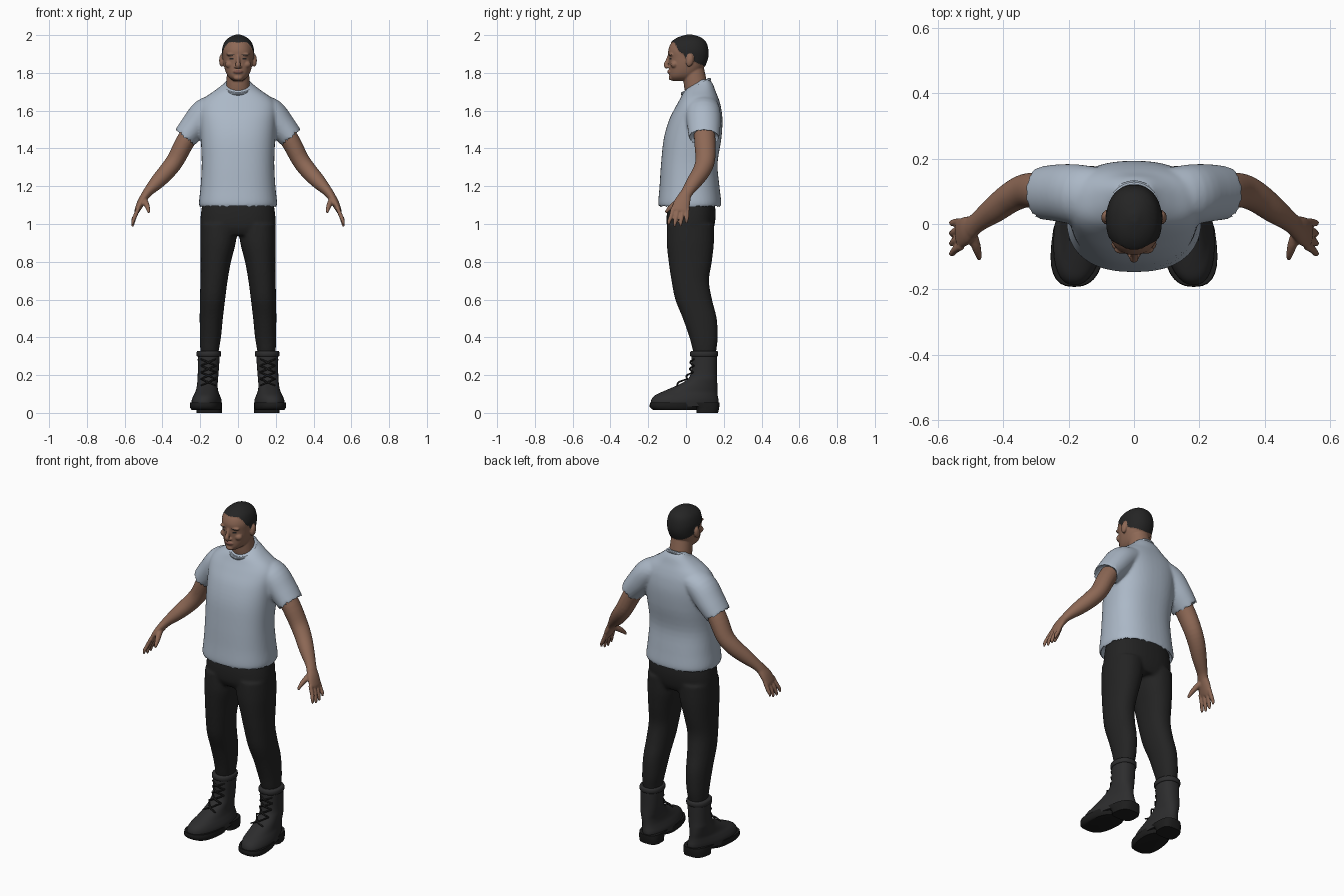
import bpy, bmesh, math
from mathutils import Vector, Matrix

if "Cube" in bpy.data.objects:
    bpy.data.objects.remove(bpy.data.objects["Cube"])


def material(name, r, g, b):
    m = bpy.data.materials.new(name)
    m.use_nodes = True
    m.diffuse_color = (r, g, b, 1)
    node = m.node_tree.nodes["Principled BSDF"]
    node.inputs["Base Color"].default_value = (r, g, b, 1)
    node.inputs["Roughness"].default_value = 0.8
    return m


SKIN = material("brown skin", 0.27, 0.14, 0.092)
HAIR = material("black hair", 0.018, 0.018, 0.018)
LIPS = material("dark lips", 0.2, 0.085, 0.065)
SHIRT = material("pale blue cotton", 0.41, 0.48, 0.57)
PANTS = material("black trousers", 0.017, 0.017, 0.017)
BOOT = material("charcoal leather", 0.026, 0.026, 0.027)
SOLE = material("black rubber", 0.012, 0.012, 0.012)


def spline(keys, sub):
    """Catmull-Rom interpolation of key tuples."""
    keys = [Vector(k) for k in keys]
    out = []
    for i in range(len(keys) - 1):
        a, b, c = keys[max(i - 1, 0)], keys[i], keys[i + 1]
        d = keys[min(i + 2, len(keys) - 1)]
        for s in range(sub):
            t = s / sub
            out.append(0.5 * (2 * b + (c - a) * t + (2 * a - 5 * b + 4 * c - d) * t * t
                              + (3 * b - a - 3 * c + d) * t ** 3))
    return out + [keys[-1]]


def loft(bm, keys, sides=28, sub=4, along=False, power=2.0, recess=None):
    """Skin rings (x, y, z, rx, ry); level rings, or square to the path."""
    keys = spline(keys, sub)
    rings = []
    for i, k in enumerate(keys):
        u, v = Vector((0, 1, 0)), Vector((1, 0, 0))
        if along:
            t = Vector(keys[min(i + 1, len(keys) - 1)][:3]) - Vector(keys[max(i - 1, 0)][:3])
            t.normalize()
            u = (u - t * u.dot(t)).normalized()
            v = u.cross(t)
        ring = []
        for j in range(sides):
            a = 2 * math.pi * j / sides
            px, py = (math.copysign(abs(f) ** (2 / power), f) for f in (math.cos(a), math.sin(a)))
            ring.append(bm.verts.new(Vector(k[:3]) + v * px * k[3] + u * py * k[4]))
        rings.append(ring)
    caps = [bm.faces.new(rings[0]), bm.faces.new(rings[-1])]
    faces = list(caps)
    for r, s in zip(rings, rings[1:]):
        for j in range(sides):
            n = (j + 1) % sides
            faces.append(bm.faces.new((r[j], r[n], s[n], s[j])))
    bmesh.ops.recalc_face_normals(bm, faces=faces)
    if recess is not None:
        bmesh.ops.inset_individual(bm, faces=[caps[recess]], thickness=0.013, depth=-0.035)


def stack(bm, rows, **kw):
    """Loft from rows (z, x0, x1, y0, y1)."""
    loft(bm, [((a + b) / 2, (c + d) / 2, z, (b - a) / 2, (d - c) / 2)
              for z, a, b, c, d in rows], **kw)


def blob(bm, pos, size, tilt=0):
    m = Matrix.Translation(pos) @ Matrix.Rotation(tilt, 4, 'X') @ Matrix.Diagonal((*size, 1))
    bmesh.ops.create_uvsphere(bm, u_segments=20, v_segments=14, radius=1, matrix=m)


def flip(bm, verts, faces):
    for v in verts:
        v.co.x = -v.co.x
    bmesh.ops.reverse_faces(bm, faces=faces)


def finish(bm, name, mat, voxel=0, smooth=4):
    """Turn a bmesh into an object; a voxel size blends overlapping forms."""
    mesh = bpy.data.meshes.new(name)
    bm.to_mesh(mesh)
    bm.free()
    ob = bpy.data.objects.new(name, mesh)
    bpy.context.collection.objects.link(ob)
    if voxel:
        rm = ob.modifiers.new("blend", 'REMESH')
        rm.mode, rm.voxel_size = 'VOXEL', voxel
        sm = ob.modifiers.new("relax", 'SMOOTH')
        sm.factor, sm.iterations = 0.5, smooth
        dg = bpy.context.evaluated_depsgraph_get()
        ob.data = bpy.data.meshes.new_from_object(ob.evaluated_get(dg))
        ob.modifiers.clear()
    ob.data.materials.clear()
    ob.data.materials.append(mat)
    bpy.ops.object.select_all(action='DESELECT')
    ob.select_set(True)
    bpy.context.view_layer.objects.active = ob
    bpy.ops.object.shade_smooth_by_angle(angle=math.radians(50))
    return ob


def pair(name, maker, mat, voxel=0, smooth=4):
    for side in ("left", "right"):
        bm = bmesh.new()
        maker(bm)
        if side == "right":
            flip(bm, bm.verts, bm.faces[:])
        finish(bm, side + "_" + name, mat, voxel, smooth)


# Shirt: body and two sleeves with hollow hems
bm = bmesh.new()
body = [(1.085, .2, -.14, .18), (1.11, .207, -.147, .187), (1.2, .198, -.14, .177),
        (1.32, .192, -.132, .167), (1.45, .197, -.118, .187), (1.55, .203, -.09, .193),
        (1.62, .205, -.055, .185), (1.665, .18, -.03, .172), (1.705, .125, -.008, .156),
        (1.74, .08, .03, .143), (1.765, .055, .065, .125)]
stack(bm, [(z, -w, w, f, b) for z, w, f, b in body], sides=48, power=2.4, recess=0)
for side in (1, -1):
    old_v, old_f = set(bm.verts), set(bm.faces)
    loft(bm, [(.1, .085, 1.63, .06, .085), (.17, .09, 1.59, .078, .092),
              (.23, .095, 1.52, .074, .088), (.288, .095, 1.45, .064, .08)],
         along=True, recess=1)
    if side < 0:
        flip(bm, [v for v in bm.verts if v not in old_v], [f for f in bm.faces if f not in old_f])
finish(bm, "shirt", SHIRT, 0.008, 6)

# Ribbed collar
bpy.ops.mesh.primitive_torus_add(major_segments=40, minor_segments=10, major_radius=.074,
                                 minor_radius=.009, location=(0, .053, 1.727),
                                 rotation=(math.radians(28), 0, 0))
collar = bpy.context.object
collar.name = "collar"
collar.scale = (.96, 1.08, 1.1)
collar.data.materials.append(SHIRT)
bpy.ops.object.shade_smooth_by_angle()

# Trousers: hips and two legs
bm = bmesh.new()
stack(bm, [(.94, -.17, .17, -.08, .13), (.98, -.197, .197, -.1, .148),
           (1.05, -.197, .197, -.102, .157), (1.13, -.185, .185, -.09, .15)], sides=40, power=2.4)
leg = [(.3, .105, .195, .045, .155), (.34, .1, .2, .034, .162), (.4, .09, .202, .018, .168),
       (.5, .08, .203, -.017, .163), (.6, .068, .202, -.057, .138), (.7, .055, .199, -.077, .122),
       (.8, .037, .198, -.092, .137), (.9, .012, .2, -.102, .148), (1.0, 0, .198, -.1, .15)]
stack(bm, leg, power=2.2)
stack(bm, [(z, -b, -a, c, d) for z, a, b, c, d in leg], power=2.2)
finish(bm, "trousers", PANTS, 0.009)


# Arms with palm, fingers and thumb
def arm(bm):
    loft(bm, [(.21, .095, 1.54, .052, .055), (.28, .1, 1.435, .05, .056), (.33, .102, 1.34, .047, .052),
              (.375, .082, 1.28, .045, .047), (.425, .045, 1.225, .039, .041),
              (.475, .008, 1.172, .026, .032), (.498, -.012, 1.14, .022, .034)], along=True)
    loft(bm, [(.485, 0, 1.16, .022, .028), (.51, -.018, 1.12, .021, .042),
              (.53, -.03, 1.08, .016, .045), (.536, -.034, 1.065, .012, .04)], along=True)
    for i, drop in enumerate((.01, 0, .003, .018)):
        base, tip = -.068 + .025 * i, -.09 + .031 * i
        loft(bm, [(.527, base, 1.085, .011, .012), (.546, (base + tip) / 2, 1.04, .011, .0115),
                  (.556, tip, 1.005 + drop, .0095, .01), (.558, tip, .985 + drop, .006, .006)],
             sides=14, along=True)
    loft(bm, [(.5, -.015, 1.135, .016, .016), (.485, -.06, 1.105, .015, .016),
              (.476, -.09, 1.08, .011, .012), (.472, -.108, 1.06, .007, .007)], sides=14, along=True)


pair("arm", arm, SKIN, 0.005, 3)


# Boots: shaft and foot in one skin, cuff, soles, laces
def splay(bm):
    for v in bm.verts:
        x, y, z = v.co
        low = max(0, min(1, (.18 - z) / .12))
        narrow = 1 - low * max(0, y) * 1.3
        v.co.x = .165 + (x - .165) * narrow - low * (y + .04) * .1


def boot(bm):
    stack(bm, [(.035, .09, .245, -.185, .17), (.065, .09, .246, -.185, .172), (.09, .098, .238, -.168, .168),
               (.112, .106, .228, -.125, .166), (.14, .11, .222, -.06, .166), (.17, .107, .217, -.002, .165),
               (.21, .103, .213, .026, .163), (.3, .097, .213, .03, .163), (.325, .1, .21, .034, .16)],
          power=2.3, sides=36)
    stack(bm, [(.298, .094, .214, .028, .164), (.302, .09, .219, .022, .17),
               (.322, .09, .219, .022, .17), (.328, .096, .213, .03, .163)], power=2.2, sub=2)
    splay(bm)


def sole(bm):
    stack(bm, [(.015, .092, .24, -.172, .06), (.03, .085, .25, -.192, .07),
               (.055, .086, .25, -.19, .08)], power=2.6, sub=2)
    stack(bm, [(0.0, .09, .242, .055, .17), (.03, .088, .245, .05, .176),
               (.055, .088, .245, .0, .178)], power=3, sub=2)
    splay(bm)


def laces(bm):
    marks = [(.145, -.062), (.18, -.008), (.215, .022), (.25, .026), (.285, .026)]
    for (z0, y0), (z1, y1) in zip(marks, marks[1:]):
        for s in (1, -1):
            loft(bm, [(.157 - s * .04, y0 + .016, z0, .004, .004),
                      (.157, (y0 + y1) / 2 - .004, (z0 + z1) / 2, .005, .005),
                      (.157 + s * .04, y1 + .016, z1, .004, .004)], sides=8, along=True)


pair("boot", boot, BOOT)
pair("sole", sole, SOLE)
pair("laces", laces, SOLE)

# Head: skull, neck, nose, brow, cheeks, lips, chin and ears blended together
bm = bmesh.new()
skull = [(1.757, .022, -.07, .02), (1.775, .047, -.086, .05), (1.8, .063, -.089, .075),
         (1.84, .075, -.089, .1), (1.88, .08, -.092, .115), (1.92, .082, -.094, .116),
         (1.96, .07, -.077, .105), (1.985, .045, -.043, .078), (2.0, .012, .005, .032)]
stack(bm, [(z, -w, w, f, b) for z, w, f, b in skull], sides=40, power=2.2)
loft(bm, [(0, .08, 1.64, .075, .07), (0, .055, 1.72, .064, .064),
          (0, .045, 1.78, .06, .06), (0, .035, 1.85, .055, .055)], power=2.1)
loft(bm, [(0, -.088, 1.895, .008, .008), (0, -.098, 1.865, .01, .01),
          (0, -.106, 1.842, .014, .013), (0, -.096, 1.826, .012, .01)], sides=14, along=True)
blob(bm, (0, -.088, 1.806), (.026, .012, .011))
blob(bm, (0, -.078, 1.774), (.024, .014, .014))
for s in (1, -1):
    blob(bm, (s * .034, -.078, 1.897), (.028, .014, .009))
    blob(bm, (s * .045, -.062, 1.845), (.024, .02, .02))
    blob(bm, (s * .013, -.092, 1.832), (.008, .01, .007))
    blob(bm, (s * .086, .02, 1.866), (.014, .02, .034), -.2)
head = finish(bm, "head", SKIN, 0.004, 4)
head.data.materials.append(HAIR)
head.data.materials.append(LIPS)

HAIRLINE = [(-.2, 1.968), (-.06, 1.96), (-.035, 1.915), (-.012, 1.9), (0, 1.872), (.04, 1.862), (.2, 1.79)]


def is_hair(c):
    if abs(c.x) > .084 and c.z < 1.9:
        return False
    for (y0, z0), (y1, z1) in zip(HAIRLINE, HAIRLINE[1:]):
        if y0 <= c.y < y1:
            return c.z > z0 + (z1 - z0) * (c.y - y0) / (y1 - y0)


def oval(c, x, z, rx, rz):
    return c.y < -.05 and ((abs(c.x) - x) / rx) ** 2 + ((c.z - z) / rz) ** 2 < 1


# Hair, brows, eyes and lips are chosen by position on the head
raised = set()
for p in head.data.polygons:
    c = p.center
    if is_hair(c):
        p.material_index = 1
        raised.update(p.vertices)
    elif oval(c, .034, 1.874, .013, .0045) or oval(c, .037, 1.895, .02, .0035):
        p.material_index = 1
    elif oval(c, 0, 1.806, .024, .008):
        p.material_index = 2
moves = [(i, head.data.vertices[i].normal * .003) for i in raised]
for i, d in moves:
    head.data.vertices[i].co += d
